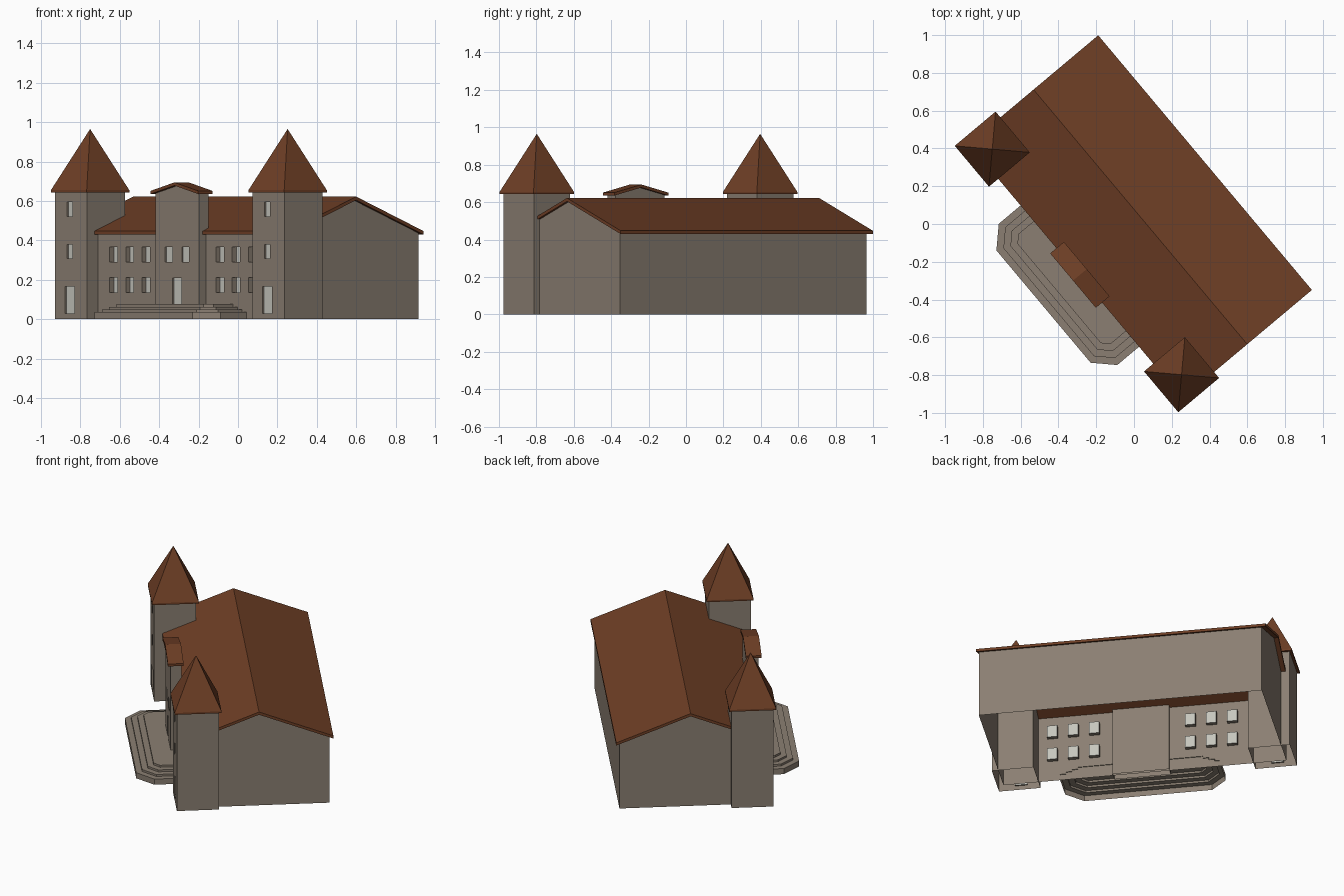
import bpy, bmesh, math
from mathutils import Matrix

if "Cube" in bpy.data.objects:
    bpy.data.objects.remove(bpy.data.objects["Cube"])

# Everything is built facing local -y, then turned to the model's diagonal pose
TURN = Matrix.Rotation(math.radians(-50.0), 4, 'Z')


def material(name, rgb):
    m = bpy.data.materials.new(name)
    m.diffuse_color = (*rgb, 1)
    m.use_nodes = True
    m.node_tree.nodes["Principled BSDF"].inputs["Base Color"].default_value = m.diffuse_color
    return m


STONE = material("grey_brown_stone", (0.258, 0.212, 0.168))
ROOF = material("red_brown_roof", (0.160, 0.050, 0.019))
PANE = material("pale_pane", (0.56, 0.56, 0.51))


def finish(name, bm, *mats):
    me = bpy.data.meshes.new(name)
    bm.transform(TURN)
    bm.to_mesh(me)
    bm.free()
    for m in mats:
        me.materials.append(m)
    ob = bpy.data.objects.new(name, me)
    bpy.context.collection.objects.link(ob)
    return ob


def face(bm, pts, mat=0):
    f = bm.faces.new([bm.verts.new(p) for p in pts])
    f.material_index = mat


def panel(bm, x0, x1, z0, z1, y, openings, depth):
    """Wall facing -y; each opening (x0, x1, z0, z1) is recessed with a pane."""
    xs = sorted({x0, x1, *[v for o in openings for v in o[:2]]})
    zs = sorted({z0, z1, *[v for o in openings for v in o[2:]]})
    for a, b in zip(xs, xs[1:]):
        for c, d in zip(zs, zs[1:]):
            mx, mz = (a + b) / 2, (c + d) / 2
            if not any(o[0] < mx < o[1] and o[2] < mz < o[3] for o in openings):
                face(bm, [(a, y, c), (b, y, c), (b, y, d), (a, y, d)])
    for a, b, c, d in openings:
        ring = [(a, c), (b, c), (b, d), (a, d)]
        face(bm, [(x, y + depth, z) for x, z in ring], 1)
        for (xa, za), (xb, zb) in zip(ring, ring[1:] + ring[:1]):
            face(bm, [(xa, y, za), (xb, y, zb), (xb, y + depth, zb), (xa, y + depth, za)])


def opening(cx, w, z0, z1):
    return (cx - w / 2, cx + w / 2, z0, z1)


def prism(name, profile, place, a, b, mat):
    """Closed solid: a profile swept from a to b, placed by a function."""
    bm = bmesh.new()
    f = bm.faces.new([bm.verts.new(place(p, q, a)) for p, q in profile])
    ext = bmesh.ops.extrude_face_region(bm, geom=[f])
    shift = [q - p for p, q in zip(place(0, 0, a), place(0, 0, b))]
    bmesh.ops.translate(bm, vec=shift, verts=[g for g in ext["geom"] if isinstance(g, bmesh.types.BMVert)])
    bmesh.ops.recalc_face_normals(bm, faces=bm.faces)
    return finish(name, bm, mat)


def chevron(c, half, eave, ridge, t):
    """Gable roof cross-section with vertical thickness t."""
    return [(c - half, eave), (c, ridge), (c + half, eave),
            (c + half, eave - t), (c, ridge - t), (c - half, eave - t)]


# Main hall walls: open underneath, twelve recessed windows in front
X, YF, YB, YR, ZE, ZR = 0.86, -0.375, 0.475, 0.05, 0.436, 0.602
bm = bmesh.new()
windows = [opening(0.0125 + s * (0.2925 + 0.1275 * i), 0.062, z, z + 0.077)
           for s in (-1, 1) for i in range(3) for z in (0.135, 0.29)]
panel(bm, -X, X, 0, ZE, YF, windows, 0.027)
face(bm, [(X, YB, 0), (-X, YB, 0), (-X, YB, ZE), (X, YB, ZE)])
gable = [(YF, 0), (YB, 0), (YB, ZE), (YR, ZR), (YF, ZE)]
face(bm, [(X, y, z) for y, z in gable])
face(bm, [(-X, y, z) for y, z in reversed(gable)])
finish("main_walls", bm, STONE, PANE)

# Main roof
prism("main_roof", chevron(YR, 0.447, 0.447, 0.622, 0.018),
      lambda p, q, s: (s, p, q), -0.887, 0.873, ROOF)

# Corner towers with pyramid roofs
for name, cx in (("left", -0.786), ("right", 0.773)):
    cy, h, top = -0.32, 0.126, 0.646
    x0, x1, y0, y1 = cx - h, cx + h, cy - h, cy + h
    ox = cx - 0.01
    bm = bmesh.new()
    panel(bm, x0, x1, 0, top, y0,
          [opening(ox, 0.075, 0.028, 0.165), opening(ox, 0.042, 0.307, 0.38),
           opening(ox, 0.042, 0.52, 0.595)], 0.01)
    for (ax, ay), (bx, by) in (((x1, y0), (x1, y1)), ((x1, y1), (x0, y1)), ((x0, y1), (x0, y0))):
        face(bm, [(ax, ay, 0), (bx, by, 0), (bx, by, top), (ax, ay, top)])
    finish(name + "_tower", bm, STONE, PANE)

    r = 0.141
    corners = [(cx - r, cy - r), (cx + r, cy - r), (cx + r, cy + r), (cx - r, cy + r)]
    bm = bmesh.new()
    low = [bm.verts.new((x, y, 0.643)) for x, y in corners]
    high = [bm.verts.new((x, y, 0.655)) for x, y in corners]
    tip = bm.verts.new((cx, cy, 0.965))
    bm.faces.new(low[::-1])
    for i in range(4):
        j = (i + 1) % 4
        bm.faces.new([low[i], low[j], high[j], high[i]])
        bm.faces.new([high[i], high[j], tip])
    finish(name + "_tower_roof", bm, ROOF)

# Entrance bay: box with a low front gable, door and two windows
C, W, F, B, E, P = 0.022, 0.172, -0.422, -0.357, 0.638, 0.677
bm = bmesh.new()
panel(bm, C - W, C + W, 0, E, F,
      [opening(C, 0.07, 0.075, 0.21), opening(C - 0.066, 0.056, 0.29, 0.367),
       opening(C + 0.066, 0.056, 0.29, 0.367)], 0.008)
face(bm, [(C - W, F, E), (C + W, F, E), (C, F, P)])
face(bm, [(C + W, B, 0), (C - W, B, 0), (C - W, B, E), (C, B, P), (C + W, B, E)])
face(bm, [(C + W, F, 0), (C + W, B, 0), (C + W, B, E), (C + W, F, E)])
face(bm, [(C - W, B, 0), (C - W, F, 0), (C - W, F, E), (C - W, B, E)])
finish("entrance_bay", bm, STONE, PANE)
prism("entrance_roof", chevron(C, 0.188, 0.651, 0.694, 0.016),
      lambda p, q, s: (p, s, q), -0.440, -0.345, ROOF)

# Entrance steps: four chamfered tiers, hollow underneath
bm = bmesh.new()
SC, HALF, FRONT, BACK, CH = 0.027, 0.488, -0.648, -0.37, 0.1


def tier(d, z):
    w, f, c = HALF - d, FRONT + d, CH - 0.586 * d
    pts = [(-w, BACK), (-w, f + c), (-w + c, f), (w - c, f), (w, f + c), (w, BACK)]
    return [(SC + x, y, z) for x, y in pts]


rings, z = [], 0
for i, top in enumerate((0.037, 0.05, 0.063, 0.076)):
    rings += [tier(i * 0.036, z), tier(i * 0.036, top)]
    z = top
for lo, hi in zip(rings, rings[1:]):
    for i in range(5):
        face(bm, [lo[i], lo[i + 1], hi[i + 1], hi[i]])
face(bm, rings[-1])
bmesh.ops.remove_doubles(bm, verts=bm.verts, dist=1e-5)
finish("entrance_steps", bm, STONE)
